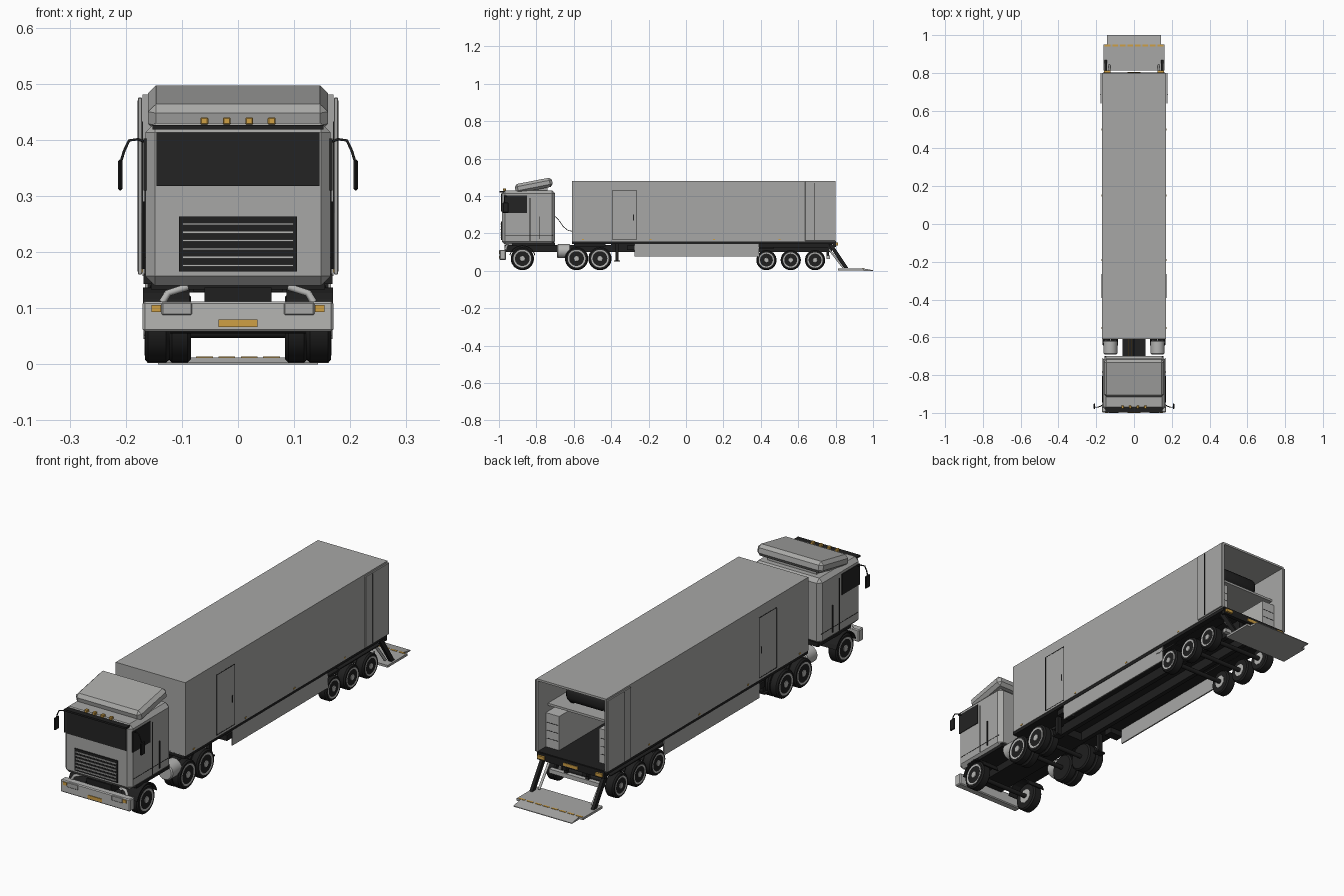
import bpy, bmesh, math
from mathutils import Vector, Matrix

if "Cube" in bpy.data.objects:
    bpy.data.objects.remove(bpy.data.objects["Cube"])


def material(name, r, g, b):
    m = bpy.data.materials.new(name)
    m.diffuse_color = (r, g, b, 1)
    m.use_nodes = True
    m.node_tree.nodes["Principled BSDF"].inputs["Base Color"].default_value = m.diffuse_color
    return m


GREY = material("body grey", 0.39, 0.39, 0.38)
LIGHT = material("light grey", 0.46, 0.46, 0.45)
BLACK = material("trim black", 0.014, 0.014, 0.014)
GLASS = material("dark glass", 0.017, 0.017, 0.017)
AMBER = material("amber", 0.62, 0.35, 0.06)


def finish(name, bm, mat, mirror=False, smooth=False):
    bmesh.ops.recalc_face_normals(bm, faces=bm.faces)
    me = bpy.data.meshes.new(name)
    bm.to_mesh(me)
    bm.free()
    ob = bpy.data.objects.new(name, me)
    bpy.context.collection.objects.link(ob)
    me.materials.append(mat)
    if smooth:
        bpy.ops.object.select_all(action='DESELECT')
        ob.select_set(True)
        bpy.context.view_layer.objects.active = ob
        bpy.ops.object.shade_smooth_by_angle(angle=math.radians(35))
    if mirror:
        ob.modifiers.new("Mirror", 'MIRROR')
    return ob


def box(name, x, y, z, mat, bevel=0, mirror=False, tilt=0, segments=1):
    """Box from three (min, max) ranges, optionally tilted about x."""
    bm = bmesh.new()
    bmesh.ops.create_cube(bm, size=1)
    c = Vector([(r[0] + r[1]) / 2 for r in (x, y, z)])
    bmesh.ops.scale(bm, vec=[r[1] - r[0] for r in (x, y, z)], verts=bm.verts)
    if bevel:
        bmesh.ops.bevel(bm, geom=bm.edges[:], offset=bevel, segments=segments,
                        affect='EDGES', profile=0.5)
    bmesh.ops.transform(bm, matrix=Matrix.Translation(c) @ Matrix.Rotation(tilt, 4, 'X'), verts=bm.verts)
    return finish(name, bm, mat, mirror, segments > 1)


def prism(name, x, pts, mat, mirror=False):
    """Side profile of (y, z) points extruded across x."""
    bm = bmesh.new()
    f = bm.faces.new([bm.verts.new((x[0], y, z)) for y, z in pts])
    ext = bmesh.ops.extrude_face_region(bm, geom=[f])
    bmesh.ops.translate(bm, vec=(x[1] - x[0], 0, 0),
                        verts=[v for v in ext['geom'] if isinstance(v, bmesh.types.BMVert)])
    return finish(name, bm, mat, mirror)


def lathe(name, centre, axis, prof, mat, mirror=True, n=32):
    """Revolve (along, radius) points about an x or y axis; ends are capped."""
    bm = bmesh.new()
    rings = []
    for a, r in prof:
        ring = []
        for i in range(n):
            t = 2 * math.pi * i / n
            u, w = r * math.cos(t), r * math.sin(t)
            p = (a, u, w) if axis == 'x' else (u, a, w)
            ring.append(bm.verts.new(Vector(centre) + Vector(p)))
        rings.append(ring)
    for p, q in zip(rings, rings[1:]):
        for i in range(n):
            j = (i + 1) % n
            bm.faces.new((p[i], p[j], q[j], q[i]))
    bm.faces.new(rings[0])
    bm.faces.new(rings[-1])
    return finish(name, bm, mat, mirror, True)


def tube(name, pts, r, mat, mirror=False):
    cu = bpy.data.curves.new(name, 'CURVE')
    cu.dimensions = '3D'
    cu.bevel_depth, cu.bevel_resolution, cu.use_fill_caps = r, 1, True
    s = cu.splines.new('POLY')
    s.points.add(len(pts) - 1)
    for p, co in zip(s.points, pts):
        p.co = (*co, 1)
    ob = bpy.data.objects.new(name, cu)
    bpy.context.collection.objects.link(ob)
    cu.materials.append(mat)
    if mirror:
        ob.modifiers.new("Mirror", 'MIRROR')


def wheel(name, y, r, x0, x1):
    c = (0, y, r + 0.003)
    lathe(name + "_tyre", c, 'x', [(x0, r * .72), (x0, r * .9), (x0 + .006, r), (x1 - .006, r),
                                   (x1, r * .9), (x1, r * .72)], BLACK)
    lathe(name + "_rim", c, 'x', [(x1 - .01, r * .76), (x1 + .001, r * .76), (x1 + .001, r * .66),
                                  (x1 - .005, r * .5), (x1 - .004, r * .28), (x1 + .002, r * .22)], LIGHT)
    lathe(name + "_inner_hub", c, 'x', [(x0 - .001, r * .5), (x0 + .01, r * .5)], LIGHT)
    lathe(name + "_axle", c, 'x', [(-x0 - .005, .01), (x0 + .005, .01)], BLACK, mirror=False, n=12)


# Wheels
wheel("steer", -0.875, 0.062, 0.122, 0.166)
for k, y in enumerate((-0.585, -0.46)):
    wheel(f"drive_{k}", y, 0.062, 0.127, 0.166)
    lathe(f"drive_{k}_twin_tyre", (0, y, 0.065), 'x',
          [(.084, .045), (.084, .056), (.09, .062), (.118, .062), (.124, .056), (.124, .045)], BLACK)
for k, y in enumerate((0.43, 0.56, 0.69)):
    wheel(f"trailer_{k}", y, 0.054, 0.122, 0.166)

# Tractor chassis, tanks and mudguards
box("tractor_chassis", (-.06, .06), (-.97, -.40), (.10, .137), BLACK)
box("cab_underframe", (-.155, .155), (-.93, -.70), (.133, .152), BLACK)
box("coupling_plate", (-.08, .08), (-.60, -.43), (.13, .143), BLACK)
lathe("fuel_tank", (.125, 0, .105), 'y', [(-.69, .032), (-.685, .037), (-.622, .037), (-.617, .032)], LIGHT, n=24)
arc = [math.radians(a) for a in range(15, 166, 15)]
guard = [(-.875 + .072 * math.cos(a), .065 + .072 * math.sin(a)) for a in arc]
guard += [(-.875 + .067 * math.cos(a), .065 + .067 * math.sin(a)) for a in reversed(arc)]
prism("front_mudguard", (.086, .169), guard, BLACK, True)
tube("bumper_bracket", [(.135, -.965, .11), (.125, -.962, .127), (.09, -.955, .138)], .007, LIGHT, True)

# Cab shell
box("cab", (-.165, .165), (-.985, -.70), (.14, .43), GREY, .017)
box("roof_deflector", (-.16, .16), (-.915, -.713), (.431, .481), GREY, .014, tilt=math.radians(11))
box("deflector_mount", (-.12, .12), (-.86, -.74), (.42, .45), GREY)
box("windscreen", (-.145, .145), (-.989, -.984), (.318, .413), GLASS)
box("side_window", (.163, .168), (-.972, -.85), (.31, .402), GLASS, mirror=True)
box("sun_visor", (-.152, .152), (-.998, -.965), (.418, .426), BLACK)
for k in range(4):
    x = -.06 + .04 * k
    box(f"roof_marker_{k}", (x - .007, x + .007), (-.978, -.962), (.427, .44), AMBER, .002)
box("grille", (-.105, .105), (-.989, -.984), (.165, .263), BLACK)
for k in range(6):
    z = .176 + .0148 * k
    box(f"grille_slat_{k}", (-.099, .099), (-.993, -.988), (z - .002, z + .002), LIGHT)
box("door_seam", (.163, .1665), (-.836, -.831), (.16, .39), BLACK, mirror=True)
box("door_sill_seam", (.163, .166), (-.965, -.71), (.189, .191), BLACK, mirror=True)
box("grab_handle", (.163, .169), (-.787, -.782), (.17, .29), BLACK, mirror=True)

# Bumper with lamps and plate
box("bumper", (-.17, .17), (-.997, -.963), (.058, .112), LIGHT, .004)
box("fog_lamp_panel", (.082, .136), (-1, -.99), (.088, .11), GREY, .002, True)
box("indicator", (.137, .154), (-1, -.99), (.093, .106), AMBER, mirror=True)
box("number_plate", (-.035, .035), (-1, -.99), (.066, .08), AMBER)

# Mirrors and air lines
tube("mirror_arm", [(.163, -.955, .395), (.178, -.965, .401), (.194, -.97, .399), (.203, -.97, .38),
                    (.209, -.968, .36)], .0025, BLACK, True)
box("mirror", (.206, .214), (-.98, -.95), (.31, .365), BLACK, .003, True)
for k, (x, m) in enumerate(((-.03, AMBER), (-.015, AMBER), (0, BLACK))):
    tube(f"air_line_{k}", [(x, -.70, .29), (x, -.68, .27), (x, -.655, .235), (x, -.63, .215), (x, -.60, .21)],
         .002, m)

# Trailer shell, open at the rear
box("trailer_floor", (-.168, .168), (-.61, .80), (.143, .162), BLACK)
box("trailer_side", (.163, .17), (-.61, .80), (.157, .48), GREY, mirror=True)
box("trailer_roof", (-.17, .17), (-.61, .80), (.472, .481), GREY)
box("trailer_front", (-.165, .165), (-.61, -.60), (.157, .475), GREY)
box("folded_rear_door", (.171, .178), (.637, .80), (.16, .475), GREY, .001, True)
box("door_lock_bar", (.177, .179), (.684, .687), (.165, .47), BLACK, mirror=True)
for n, y, z in (("front", (-.392, -.389), (.165, .432)), ("rear", (-.268, -.265), (.165, .432)),
                ("top", (-.392, -.265), (.430, .433)), ("bottom", (-.392, -.265), (.165, .168))):
    box(f"side_door_seam_{n}", (.168, .1708), y, z, BLACK, mirror=True)
box("side_door_handle", (.168, .172), (-.283, -.279), (.27, .30), BLACK, mirror=True)
for k, y in enumerate((-.55, -.19, .15, .5)):
    box(f"side_marker_{k}", (.168, .172), (y - .005, y + .005), (.164, .17), AMBER, mirror=True)

# Interior: upper deck, covered load and cabinets
box("upper_deck", (-.164, .164), (-.60, .73), (.338, .348), GREY)
box("covered_load", (-.10, .10), (.34, .71), (.362, .43), BLACK, .025, segments=3)
box("load_wheel", (.07, .10), (.62, .68), (.347, .39), BLACK, .008, True)
box("cabinet", (.098, .164), (-.55, .745), (.16, .312), LIGHT, mirror=True)
for k in range(3):
    z = .20 + .035 * k
    box(f"drawer_gap_{k}", (.104, .158), (.744, .746), (z, z + .002), BLACK, mirror=True)

# Trailer underframe
box("side_skirt", (.16, .166), (-.275, .39), (.075, .143), GREY, mirror=True)
box("trailer_beam", (.04, .06), (-.40, .78), (.10, .145), BLACK, mirror=True)
box("bogie_rail", (.10, .166), (.35, .47), (.119, .127), BLACK, mirror=True)
box("rear_wheel_cover", (.115, .166), (.47, .76), (.124, .128), BLACK, mirror=True)
box("front_locker", (.10, .166), (-.315, -.275), (.11, .135), BLACK, mirror=True)
box("landing_leg", (.105, .125), (-.378, -.360), (.055, .145), BLACK, mirror=True)
box("landing_foot", (.095, .135), (-.384, -.354), (.05, .056), BLACK, mirror=True)
box("underrun_bar", (-.13, .13), (.75, .77), (.064, .082), LIGHT)
box("underrun_post", (.045, .06), (.75, .765), (.07, .145), BLACK, mirror=True)

# Rear sill and tail lift
box("rear_sill", (-.165, .165), (.785, .803), (.128, .16), BLACK)
box("rear_lamp", (.125, .158), (.80, .812), (.136, .15), AMBER, mirror=True)
box("rear_plate_lamp", (-.035, .035), (.80, .806), (.135, .148), AMBER)
prism("lift_arm", (.143, .157), [(.762, .14), (.785, .14), (.868, .014), (.845, .014)], BLACK, True)
tube("lift_ram", [(.13, .765, .115), (.13, .84, .018)], .006, LIGHT, True)
box("lift_platform", (-.162, .162), (.812, .95), (.002, .012), GREY)
prism("lift_ramp", (-.143, .143), [(.95, 0), (1, 0), (1, .003), (.95, .012)], GREY)
for k in range(8):
    x = -.14 + .04 * k
    box(f"lift_stripe_{k}", (x - .015, x + .015), (.94, .949), (.011, .0135), AMBER)
